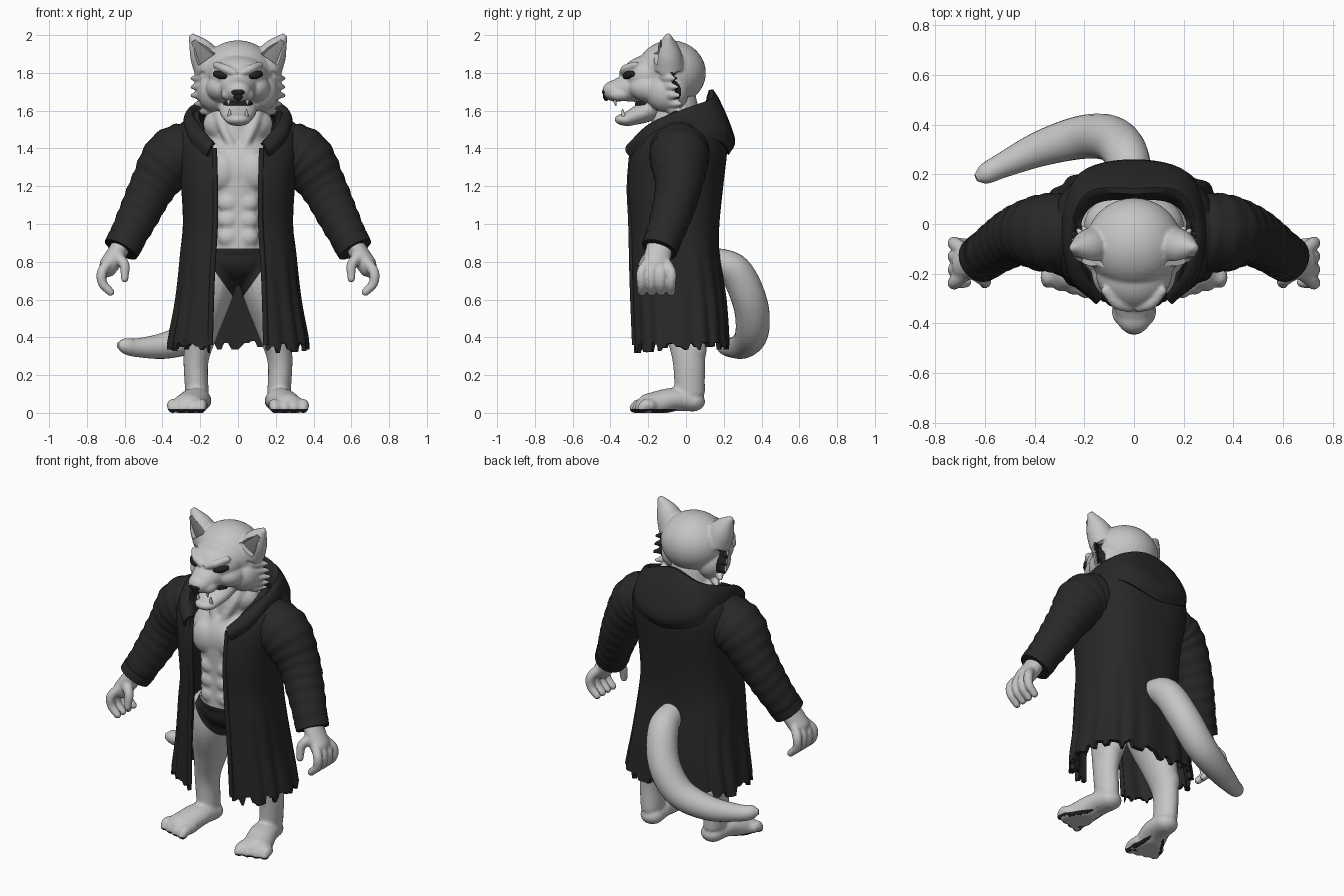
import bpy, bmesh, math, random
from mathutils import Vector, Matrix

random.seed(4)
if "Cube" in bpy.data.objects:
    bpy.data.objects.remove(bpy.data.objects["Cube"])


def material(name, c):
    m = bpy.data.materials.new(name)
    m.use_nodes = True
    m.diffuse_color = (c, c, c, 1)
    m.node_tree.nodes["Principled BSDF"].inputs["Base Color"].default_value = (c, c, c, 1)
    return m


FUR = material("pale grey fur", 0.56)
EAR = material("mid grey ear lining", 0.25)
CLOTH = material("charcoal cloth", 0.021)
BLACK = material("black", 0.015)


def spline(keys, sub):
    """Smooth curve through keys of any dimension."""
    k = [Vector(p) for p in keys]
    k = [k[0] * 2 - k[1]] + k + [k[-1] * 2 - k[-2]]
    out = []
    for i in range(1, len(k) - 2):
        a, b, c, d = k[i - 1:i + 3]
        for j in range(sub):
            t = j / sub
            out.append((b * 2 + (c - a) * t + (a * 2 - b * 5 + c * 4 - d) * t ** 2
                        + (b * 3 - a - c * 3 + d) * t ** 3) / 2)
    return out + [k[-2]]


def grid(bm, rows, closed=False):
    """Skin a list of point rows; closed rows become a capped tube."""
    vs = [[bm.verts.new(p) for p in r] for r in rows]
    n = len(vs[0])
    for a, b in zip(vs, vs[1:]):
        for j in range(n if closed else n - 1):
            k = (j + 1) % n
            bm.faces.new((a[j], a[k], b[k], b[j]))
    if closed:
        bm.faces.new(vs[0])
        bm.faces.new(vs[-1])


def ball(bm, c, r):
    bmesh.ops.create_uvsphere(bm, u_segments=40, v_segments=24, radius=1,
                              matrix=Matrix.Translation(c) @ Matrix.Diagonal((*r, 1)))


def tube(bm, keys, squash=(1, 1, 1), sub=5, seg=20, wrinkle=0.0, side=1, ends=False):
    """Sweep a circle along (x, y, z, radius) keys."""
    pts = spline(keys, sub)
    path = [Vector((p[0] * side, p[1], p[2])) for p in pts]
    u, rows = None, []
    for i, p in enumerate(path):
        t = (path[min(i + 1, len(path) - 1)] - path[max(i - 1, 0)]).normalized()
        u = t.orthogonal() if u is None else u - t * u.dot(t)
        u.normalize()
        v = t.cross(u)
        row = []
        for j in range(seg):
            a = math.tau * j / seg
            r = pts[i][3] * (1 + wrinkle * math.sin(i * 1.6 + 1.2 * math.sin(a)))
            o = (u * math.cos(a) + v * math.sin(a)) * r
            row.append(p + Vector([o[k] * squash[k] for k in range(3)]))
        rows.append(row)
    grid(bm, rows, True)
    if ends:
        for i in (0, -1):
            ball(bm, path[i], tuple(pts[i][3] * s for s in squash))


def finish(name, bm, mats, voxel=0, thick=0, smooth=3, cutter=None):
    """Turn a bmesh into an object, fuse or thicken it, and smooth its shading."""
    bmesh.ops.recalc_face_normals(bm, faces=bm.faces)
    me = bpy.data.meshes.new(name)
    bm.to_mesh(me)
    bm.free()
    ob = bpy.data.objects.new(name, me)
    bpy.context.collection.objects.link(ob)
    if voxel:
        m = ob.modifiers.new("fuse", "REMESH")
        m.mode, m.voxel_size = "VOXEL", voxel
        m = ob.modifiers.new("soften", "SMOOTH")
        m.factor, m.iterations = 0.5, smooth
    if thick:
        m = ob.modifiers.new("thickness", "SOLIDIFY")
        m.thickness, m.offset = thick, 0
    if cutter:
        m = ob.modifiers.new("hollow", "BOOLEAN")
        m.operation, m.object = "DIFFERENCE", cutter
    if ob.modifiers:
        ob.data = bpy.data.meshes.new_from_object(ob.evaluated_get(bpy.context.evaluated_depsgraph_get()))
        ob.modifiers.clear()
    ob.data.materials.clear()
    for m in mats:
        ob.data.materials.append(m)
    for p in ob.data.polygons:
        p.use_smooth, p.material_index = True, 0
    ob.data.set_sharp_from_angle(angle=math.radians(50))
    return ob


# Body: torso, neck, legs and feet fused together
bm = bmesh.new()
ball(bm, (0, -.05, 1.28), (.25, .2, .2))
ball(bm, (0, 0, 1.45), (.2, .13, .12))
ball(bm, (0, -.07, 1.53), (.185, .1, .11))
ball(bm, (0, -.05, .82), (.21, .18, .14))
tube(bm, [(0, -.06, 1.3, .19), (0, -.06, 1.05, .178), (0, -.06, .85, .18)])
tube(bm, [(0, -.03, 1.38, .16), (0, -.05, 1.53, .135), (0, -.07, 1.68, .12)])
for s in (-1, 1):
    ball(bm, (s * .085, -.195, 1.28), (.088, .065, .105))
    tube(bm, [(.03, -.19, 1.4, .02), (.08, -.155, 1.52, .03), (.11, -.1, 1.62, .03)], side=s)
    for z in (.93, 1.02, 1.11):
        ball(bm, (s * .052, -.207, z), (.058, .04, .052))
    tube(bm, [(.115, -.03, .82, .13), (.145, -.03, .65, .125), (.188, 0, .45, .092),
              (.222, .015, .28, .067), (.217, .02, .1, .062)], (1, 1.3, 1), side=s)
    ball(bm, (s * .22, .03, .34), (.068, .08, .11))
    tube(bm, [(.21, .035, .06, .066), (.226, -.07, .07, .078), (.26, -.18, .04, .083)],
         (1.05, 1, .8), side=s, ends=True)
    for i in range(4):
        x = .19 + i * .05
        tube(bm, [(x, -.19, .04, .032), (x + .005, -.25 + .012 * i, .042, .032),
                  (x + .006, -.272 + .014 * i, .025, .028)], side=s, ends=True)
for v in bm.verts:
    v.co.z = max(v.co.z, 0)
body = finish("body", bm, [FUR, CLOTH, BLACK], voxel=.011)

# Briefs: cut clean borders into the hips, then colour between them; dark rim on the soles
bm = bmesh.new()
bm.from_mesh(body.data)
for co, no in (((0, 0, .87), (0, 0, 1)), ((.03, 0, .62), (-1.4, 0, 1)), ((-.03, 0, .62), (1.4, 0, 1)),
               ((0, 0, .02), (0, 0, 1))):
    bmesh.ops.bisect_plane(bm, geom=bm.verts[:] + bm.edges[:] + bm.faces[:], plane_co=co, plane_no=no)
bm.normal_update()
for f in bm.faces:
    c = f.calc_center_median()
    f.material_index = int(.62 + (abs(c.x) - .03) * 1.4 < c.z < .87)
    if c.z < .02 and c.y < 0 and abs(f.normal.z) < .9:
        f.material_index = 2
bm.to_mesh(body.data)
bm.free()

# Head: skull, brow, muzzle, open jaw, cheeks, fur tufts and hollowed ears
hollow, lining = bmesh.new(), bmesh.new()
for s in (-1, 1):
    tube(hollow, [(.165, -.16, 1.87, .055), (.2, -.16, 1.92, .042), (.235, -.145, 1.97, .016)],
         (1, .8, 1), side=s)
    tube(lining, [(.165, -.125, 1.87, .053), (.2, -.13, 1.92, .04), (.235, -.134, 1.97, .014)],
         (1, .2, 1), side=s)
ear_cutter = finish("ear_cutter", hollow, [FUR])
ear_cutter.hide_render = True
finish("ear_linings", lining, [EAR])

bm = bmesh.new()
ball(bm, (0, -.08, 1.8), (.193, .185, .172))
ball(bm, (0, -.185, 1.785), (.155, .155, .112))
tube(bm, [(0, -.2, 1.735, .12), (0, -.3, 1.722, .095), (0, -.37, 1.705, .072)], (1, 1, .8), ends=True)
tube(bm, [(0, -.13, 1.635, .105), (0, -.23, 1.585, .094), (0, -.31, 1.553, .068)], (1, 1, .5), ends=True)
for s in (-1, 1):
    ball(bm, (s * .115, -.1, 1.7), (.1, .115, .11))
    ball(bm, (s * .085, -.19, 1.72), (.085, .11, .075))
    tube(bm, [(.02, -.335, 1.8, .02), (.07, -.318, 1.822, .023), (.115, -.268, 1.843, .018)],
         side=s, ends=True)
    ball(bm, (s * .045, -.35, 1.685), (.044, .06, .036))
    tube(bm, [(.15, -.09, 1.83, .088), (.195, -.095, 1.92, .068), (.25, -.095, 2.002, .014)],
         (1, .95, 1), side=s)
    for i, z in enumerate((1.79, 1.745, 1.7, 1.655, 1.615)):
        x = .02 * max(0, i - 2)
        tube(bm, [(.15 - x, -.13 + .01 * i, z, .035), (.2 - x, -.1 + .01 * i, z - .015, .027),
                  (.25 - x, -.05 + .01 * i, z - .02, .008)], side=s)
head = finish("head", bm, [FUR, BLACK], voxel=.008, smooth=2, cutter=ear_cutter)
bpy.data.objects.remove(ear_cutter)

# Dark backs of the cheek tufts
for p in head.data.polygons:
    if abs(p.center.x) > .19 and p.center.y > -.12 and 1.66 < p.center.z < 1.8 and p.normal.y > .05:
        p.material_index = 1

# Face details: nose, eyes, mouth lining, teeth
bm = bmesh.new()
ball(bm, (0, -.418, 1.7), (.042, .026, .026))
ball(bm, (0, -.422, 1.68), (.024, .018, .028))
finish("nose", bm, [BLACK])
for s, label in ((1, "left"), (-1, "right")):
    bm = bmesh.new()
    tube(bm, [(.068, -.32, 1.783, .015), (.092, -.308, 1.788, .021), (.118, -.283, 1.795, .015)],
         side=s, ends=True)
    finish(label + "_eye", bm, [BLACK])
bm = bmesh.new()
ball(bm, (0, -.2, 1.635), (.08, .07, .035))
finish("mouth_lining", bm, [BLACK])
bm = bmesh.new()
for s in (-1, 1):
    tube(bm, [(.05, -.37, 1.665, .012), (.05, -.375, 1.645, .008), (.05, -.37, 1.625, .002)], side=s)
    tube(bm, [(.045, -.325, 1.56, .012), (.045, -.335, 1.59, .008), (.045, -.335, 1.61, .002)], side=s)
finish("teeth", bm, [FUR])

# Coat: open-fronted shell from keys of height, half width, front, back, opening
bm = bmesh.new()
keys = [(.37, .36, -.27, .215, .15), (.6, .32, -.28, .2, .137), (.85, .295, -.285, .165, .12),
        (1.0, .28, -.29, .165, .115), (1.2, .29, -.305, .185, .115), (1.38, .315, -.285, .205, .125),
        (1.48, .305, -.24, .2, .17), (1.55, .25, -.17, .17, .2), (1.59, .22, -.1, .12, .2)]
rows, cols, power = [], 140, .75
teeth = [random.choice((-.035, -.02, 0, .012)) for _ in range(cols // 2 + 1)]
for i, (z, a, yf, yb, gap) in enumerate(spline(keys, 6)):
    start = math.asin(min(.99, gap / a) ** (1 / power))
    row = []
    for j in range(cols + 1):
        t = start + (math.tau - 2 * start) * j / cols
        sn, cs = math.sin(t), math.cos(t)
        fold = 1 + .022 * max(0, min(1, (.95 - z) / .5)) * math.sin(17 * t)
        x = a * fold * math.copysign(abs(sn) ** power, sn)
        y = (yf + yb) / 2 - (yb - yf) / 2 * fold * math.copysign(abs(cs) ** power, cs)
        drop = teeth[j // 2] - .02 * max(0, cs) if i == 0 else 0
        row.append((x, y, z + drop))
    rows.append(row)
grid(bm, rows)
finish("coat", bm, [CLOTH], thick=.024)

# Coat front borders
bm = bmesh.new()
for s in (-1, 1):
    tube(bm, [(.147, -.272, .36, .014), (.137, -.285, .7, .014), (.12, -.292, 1.0, .014),
              (.12, -.3, 1.2, .014), (.125, -.285, 1.4, .014)], side=s, seg=8)
finish("coat_borders", bm, [CLOTH])

# Hood lying on the shoulders, half paths run from front to back
bm = bmesh.new()
halves = [
    [(.16, -.295, 1.36), (.25, -.2, 1.43), (.285, 0, 1.51), (.22, .185, 1.43), (0, .22, 1.37)],
    [(.15, -.315, 1.39), (.25, -.21, 1.49), (.275, 0, 1.575), (.21, .195, 1.52), (0, .25, 1.46)],
    [(.135, -.3, 1.42), (.222, -.18, 1.53), (.25, 0, 1.605), (.175, .13, 1.655), (0, .14, 1.705)],
    [(.125, -.265, 1.42), (.2, -.15, 1.505), (.22, 0, 1.555), (.15, .09, 1.58), (0, .105, 1.6)]]
paths = [spline(h + [(-x, y, z) for x, y, z in h[-2::-1]], 6) for h in halves]
grid(bm, [spline(column, 4) for column in zip(*paths)])
finish("hood", bm, [CLOTH], thick=.016)

# Sleeves and hands
for s, label in ((1, "left"), (-1, "right")):
    bm = bmesh.new()
    tube(bm, [(.23, -.035, 1.4, .15), (.35, -.035, 1.345, .157), (.45, -.04, 1.2, .124),
              (.53, -.08, 1.04, .108), (.615, -.14, .87, .092)], sub=10, seg=28, wrinkle=.025, side=s)
    tube(bm, [(.595, -.125, .91, .1), (.62, -.142, .865, .096)], sub=2, seg=28, side=s)
    finish(label + "_sleeve", bm, [CLOTH])

    bm = bmesh.new()
    tube(bm, [(.61, -.135, .9, .06), (.65, -.15, .83, .062), (.685, -.16, .78, .06)],
         (.8, 1.15, 1), side=s, ends=True)
    for i in range(4):
        y = -.235 + .052 * i
        tube(bm, [(.68, -.2 + .03 * i, .8, .028), (.72, y, .745, .027), (.716, y, .685, .025),
                  (.675, y, .64, .021)], side=s, ends=True)
    tube(bm, [(.645, -.19, .83, .032), (.602, -.225, .785, .027), (.6, -.24, .71, .02)], side=s, ends=True)
    finish(label + "_hand", bm, [FUR], voxel=.008, smooth=2)

# Tail sweeping down and to the right
bm = bmesh.new()
tube(bm, [(-.01, .13, .81, .07), (-.025, .26, .75, .088), (-.085, .34, .58, .092), (-.2, .35, .43, .088),
          (-.37, .305, .36, .072), (-.53, .235, .345, .05), (-.6, .2, .355, .04), (-.635, .185, .36, .015)],
     sub=8, seg=24)
finish("tail", bm, [FUR])
